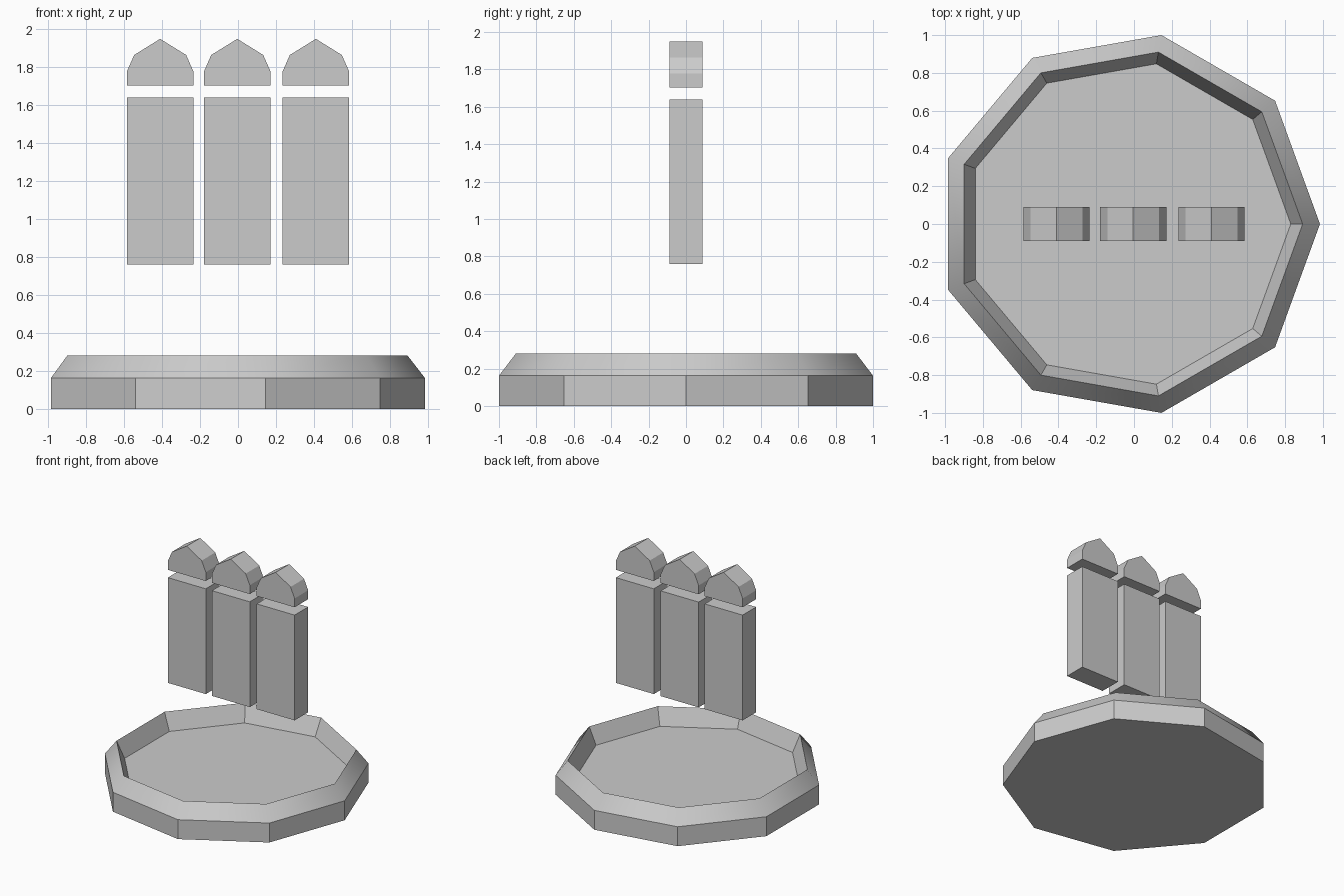
import bpy, bmesh
from math import cos, sin, radians

if "Cube" in bpy.data.objects:
    bpy.data.objects.remove(bpy.data.objects["Cube"])

SIDES = 9
CENTER_X = -0.031


def finish(name, bm):
    bmesh.ops.recalc_face_normals(bm, faces=bm.faces)
    mesh = bpy.data.meshes.new(name)
    bm.to_mesh(mesh)
    bm.free()
    obj = bpy.data.objects.new(name, mesh)
    bpy.context.collection.objects.link(obj)
    return obj


def extrude_profile(name, points, depth):
    """Solid from an x/z outline, centred on y = 0."""
    bm = bmesh.new()
    face = bm.faces.new([bm.verts.new((x, -depth / 2, z)) for x, z in points])
    new = bmesh.ops.extrude_face_region(bm, geom=[face])["geom"]
    verts = [v for v in new if isinstance(v, bmesh.types.BMVert)]
    bmesh.ops.translate(bm, verts=verts, vec=(0, depth, 0))
    return finish(name, bm)


# Nine-sided tray: flat wall, smooth sloped lip, recessed floor
profile = [(1.0154, 0), (1.0154, 0.162), (0.924, 0.28), (0.861, 0.14)]
bm = bmesh.new()
rings = [[bm.verts.new((CENTER_X + r * cos(radians(i * 360 / SIDES)),
                        r * sin(radians(i * 360 / SIDES)), z))
          for i in range(SIDES)] for r, z in profile]
for level, (low, high) in enumerate(zip(rings, rings[1:])):
    for i in range(SIDES):
        j = (i + 1) % SIDES
        face = bm.faces.new((low[i], low[j], high[j], high[i]))
        face.smooth = level == 1
bm.faces.new(rings[0])
bm.faces.new(rings[-1])
for ring in rings:
    for i in range(SIDES):
        bm.edges.get((ring[i], ring[(i + 1) % SIDES])).smooth = False
finish("tray_base", bm)

# Three floating posts with pointed caps
W = 0.175
for label, x in (("left", -0.41), ("middle", -0.004), ("right", 0.41)):
    extrude_profile(label + "_post",
                    [(x - W, 0.76), (x + W, 0.76), (x + W, 1.638), (x - W, 1.638)], 0.178)
    half = [(W, 1.703), (W, 1.777), (0.137, 1.863)]
    cap = [(x + a, z) for a, z in half] + [(x, 1.948)] + [(x - a, z) for a, z in reversed(half)]
    extrude_profile(label + "_cap", cap, 0.178)
